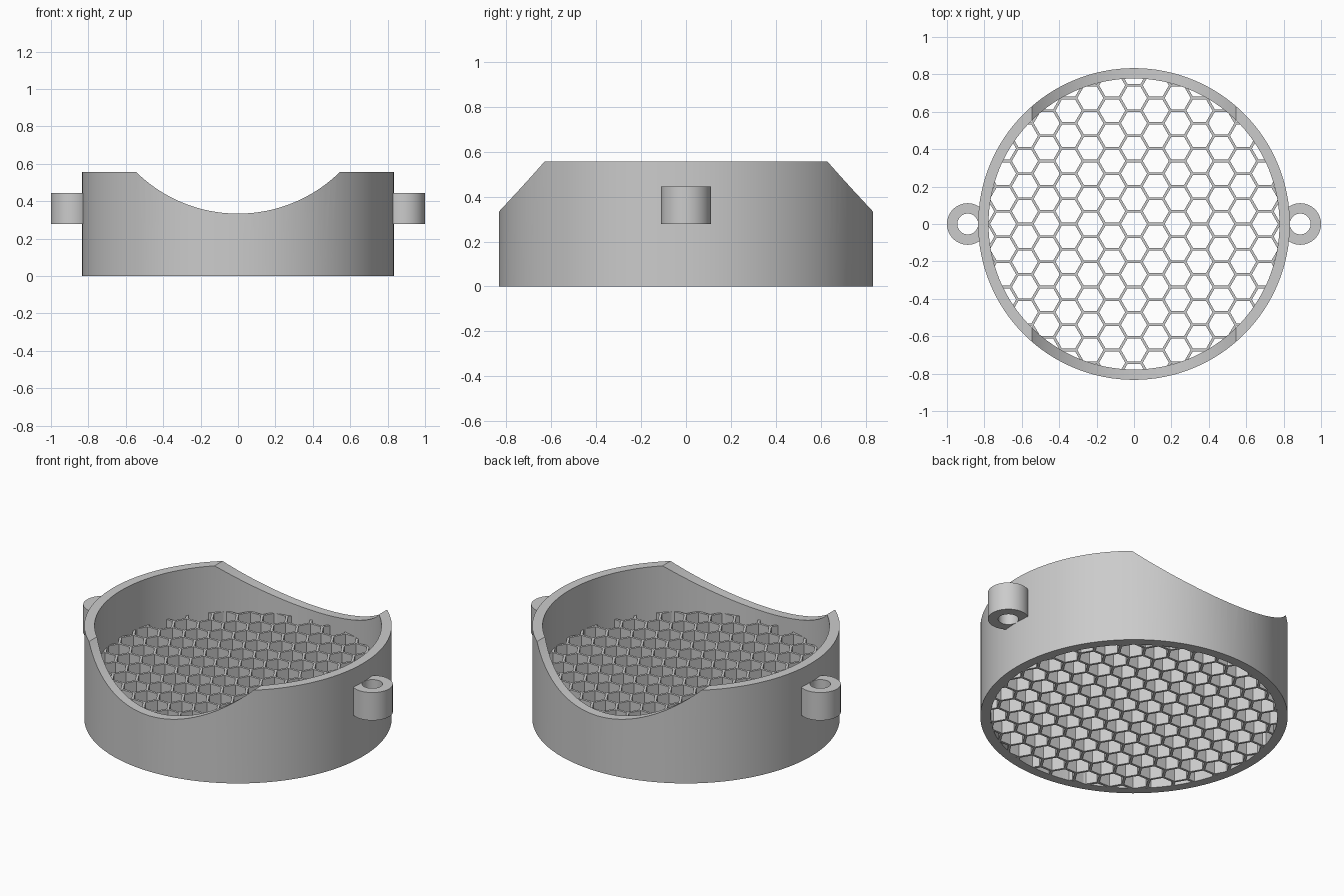
import bpy, bmesh, math

if "Cube" in bpy.data.objects:
    bpy.data.objects.remove(bpy.data.objects["Cube"], do_unlink=True)

U = 1 / 18                      # design unit
RING_R, RING_IN, RING_H = 15 * U, 14 * U, 10 * U
GRID_H = 5 * U
HEX_S = 1.4 * U                 # hexagon side in the lattice
WALL = 0.014

grey = bpy.data.materials.new("light_grey")
grey.use_nodes = True
grey.diffuse_color = (0.6, 0.6, 0.6, 1)
grey.node_tree.nodes["Principled BSDF"].inputs["Base Color"].default_value = (0.6, 0.6, 0.6, 1)


def finish(name, bm):
    bmesh.ops.recalc_face_normals(bm, faces=bm.faces)
    mesh = bpy.data.meshes.new(name)
    bm.to_mesh(mesh)
    bm.free()
    mesh.materials.append(grey)
    obj = bpy.data.objects.new(name, mesh)
    bpy.context.collection.objects.link(obj)
    return obj


def add_prism(bm, place, radius, start, end, sides):
    """Closed prism; place(u, v, w) maps section and length to a position."""
    ends = []
    for w in (start, end):
        angles = [math.tau * i / sides for i in range(sides)]
        ends.append([bm.verts.new(place(radius * math.cos(a), radius * math.sin(a), w))
                     for a in angles])
        bm.faces.new(ends[-1])
    low, high = ends
    for i in range(sides):
        j = (i + 1) % sides
        bm.faces.new((low[i], low[j], high[j], high[i]))


def tube(name, outer, inner, z0, z1, sides, x=0.0):
    """Upright tube, spun from a rectangular section."""
    bm = bmesh.new()
    loops = []
    for i in range(sides):
        a = math.tau * i / sides
        c, s = math.cos(a), math.sin(a)
        loops.append([bm.verts.new((x + r * c, r * s, z)) for r, z in
                      ((outer, z0), (outer, z1), (inner, z1), (inner, z0))])
    for i, lo in enumerate(loops):
        nx = loops[(i + 1) % sides]
        for k in range(4):
            m = (k + 1) % 4
            bm.faces.new((lo[k], nx[k], nx[m], lo[m]))
    return finish(name, bm)


def cut(obj, cutter):
    cutter.hide_render = True
    mod = obj.modifiers.new("cut", 'BOOLEAN')
    mod.operation = 'DIFFERENCE'
    mod.solver = 'EXACT'
    mod.object = cutter
    bpy.context.view_layer.update()
    graph = bpy.context.evaluated_depsgraph_get()
    mesh = bpy.data.meshes.new_from_object(obj.evaluated_get(graph))
    obj.modifiers.clear()
    obj.data = mesh
    bpy.data.objects.remove(cutter, do_unlink=True)


def smooth(obj):
    bpy.ops.object.select_all(action='DESELECT')
    obj.select_set(True)
    bpy.context.view_layer.objects.active = obj
    bpy.ops.object.shade_smooth_by_angle(angle=math.radians(30))


# Outer ring with a round scoop through the front and back of its rim
ring = tube("outer_ring", RING_R, RING_IN, 0, RING_H, 128)
bm = bmesh.new()
add_prism(bm, lambda u, v, w: (u, w, v + 20 * U), 14 * U, -1.5, 1.5, 128)
cut(ring, finish("scoop_cutter", bm))
smooth(ring)

# Deep honeycomb floor: a disc pierced by a lattice of hexagonal holes
bm = bmesh.new()
add_prism(bm, lambda u, v, w: (u, v, w), RING_IN + 0.01, 0, GRID_H, 128)
grid = finish("honeycomb_floor", bm)

pitch = math.sqrt(3) * HEX_S
hole_r = (pitch - WALL) / math.sqrt(3)
bm = bmesh.new()
for col in range(-7, 8):
    for row in range(-7, 8):
        cx, cy = col * 1.5 * HEX_S, (row + 0.5 * (col % 2)) * pitch
        if math.hypot(cx, cy) < RING_IN + HEX_S:
            add_prism(bm, lambda u, v, w: (cx + u, cy + v, w), hole_r, -0.1, GRID_H + 0.1, 6)
cut(grid, finish("hole_cutter", bm))

# Side lugs with vertical holes
for side, name in ((1, "left_lug"), (-1, "right_lug")):
    smooth(tube(name, 2 * U, U, 5 * U, 8 * U, 64, side * 16 * U))
